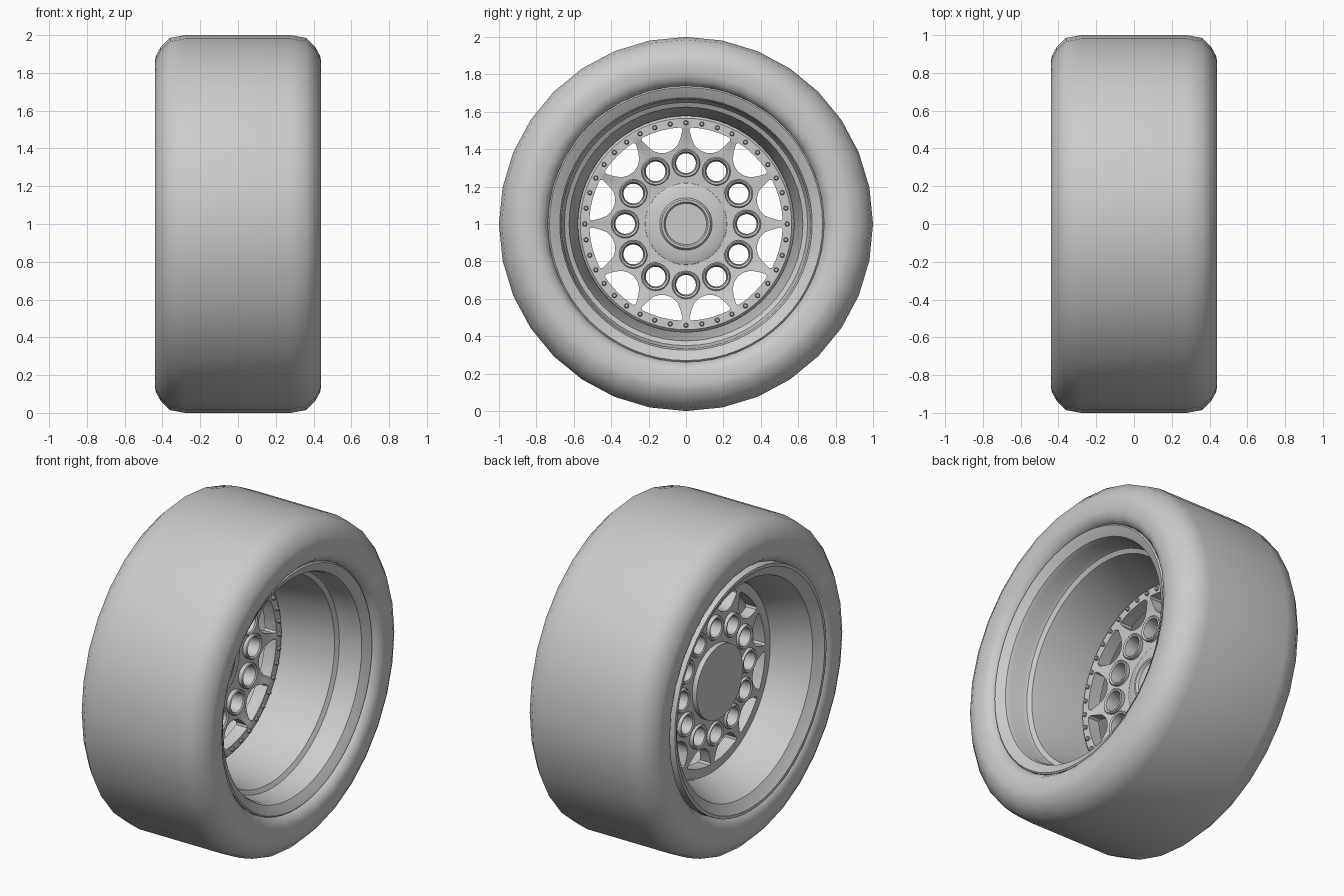
import bpy, bmesh
from math import sin, cos, pi, radians

if "Cube" in bpy.data.objects:
    bpy.data.objects.remove(bpy.data.objects["Cube"])


def finish(bm, name, angle=35):
    bmesh.ops.recalc_face_normals(bm, faces=bm.faces)
    mesh = bpy.data.meshes.new(name)
    bm.to_mesh(mesh)
    bm.free()
    ob = bpy.data.objects.new(name, mesh)
    bpy.context.collection.objects.link(ob)
    smooth(ob, angle)
    return ob


def smooth(ob, angle=35):
    bpy.ops.object.select_all(action='DESELECT')
    ob.select_set(True)
    bpy.context.view_layer.objects.active = ob
    bpy.ops.object.shade_smooth_by_angle(angle=radians(angle))


def lathe(bm, profile, segs, closed=True, cy=0, cz=1):
    """Spin (x, radius) points about an axis parallel to x."""
    rings = []
    for x, r in profile:
        if r == 0:
            rings.append([bm.verts.new((x, cy, cz))] * segs)
        else:
            rings.append([bm.verts.new((x, cy + r * sin(2 * pi * i / segs), cz + r * cos(2 * pi * i / segs)))
                          for i in range(segs)])
    pairs = list(zip(rings, rings[1:]))
    if closed:
        pairs.append((rings[-1], rings[0]))
    for a, b in pairs:
        for i in range(segs):
            j = (i + 1) % segs
            loop = list(dict.fromkeys((a[i], a[j], b[j], b[i])))
            if len(loop) > 2:
                bm.faces.new(loop)


def part(name, profile, segs, closed=True, angle=35):
    bm = bmesh.new()
    lathe(bm, profile, segs, closed)
    return finish(bm, name, angle)


def polar(r, a):
    return r * cos(a), 1 + r * sin(a)


# tyre: half section mirrored across the wheel
half = [(0.28, 1.0), (0.36, 0.985), (0.41, 0.935), (0.435, 0.89), (0.44, 0.86),
        (0.438, 0.80), (0.425, 0.765), (0.395, 0.742), (0.34, 0.73)]
part("tyre", half + [(-x, r) for x, r in reversed(half)], 32, angle=60)

# rim: stepped barrel on the outer side, cone on the inner side
part("rim", [(0.36, 0.738), (0.395, 0.738), (0.402, 0.73), (0.395, 0.715), (0.37, 0.675), (0.345, 0.665),
             (0.26, 0.66), (0.235, 0.65), (0.22, 0.625), (0.19, 0.618), (-0.09, 0.578), (-0.20, 0.575),
             (-0.36, 0.645), (-0.40, 0.66), (-0.425, 0.70), (-0.44, 0.72), (-0.44, 0.738), (-0.36, 0.738),
             (-0.20, 0.60), (-0.09, 0.60), (0.19, 0.64), (0.23, 0.68)], 64)

# spoke disc, slightly dished
disc = part("spoke_disc", [(-0.10, 0.565), (-0.10, 0.515), (-0.11, 0.50), (-0.145, 0.24), (-0.145, 0.10),
                           (-0.20, 0.10), (-0.20, 0.24), (-0.18, 0.50), (-0.17, 0.58), (-0.115, 0.58)], 72)

# cutters for round holes and outer windows
bm = bmesh.new()
shape = [(-13, 0.505), (-12, 0.517), (-6, 0.517), (0, 0.517), (6, 0.517), (12, 0.517), (13, 0.505),
         (11.3, 0.46), (9, 0.425), (5, 0.403), (0, 0.395), (-5, 0.403), (-9, 0.425), (-11.3, 0.46)]
for k in range(12):
    cy, cz = polar(0.325, k * pi / 6)
    lathe(bm, [(0, 0), (0, 0.066), (-0.3, 0.066), (-0.3, 0)], 20, False, cy, cz)
    pts = [polar(r, radians(15 + 30 * k + a)) for a, r in shape]
    front = [bm.verts.new((0, y, z)) for y, z in pts]
    back = [bm.verts.new((-0.3, y, z)) for y, z in pts]
    bm.faces.new(front)
    bm.faces.new(back[::-1])
    for i in range(len(pts)):
        bm.faces.new((front[i], front[i - 1], back[i - 1], back[i]))
cutter = finish(bm, "hole_cutter")
cutter.hide_render = True
mod = disc.modifiers.new("holes", 'BOOLEAN')
mod.operation = 'DIFFERENCE'
mod.solver = 'EXACT'
mod.object = cutter
bpy.context.view_layer.objects.active = disc
bpy.ops.object.modifier_apply(modifier=mod.name)
bpy.data.objects.remove(cutter)
smooth(disc)

# flared collars in the round holes
bm = bmesh.new()
for k in range(12):
    cy, cz = polar(0.325, k * pi / 6)
    lathe(bm, [(-0.118, 0.076), (-0.113, 0.070), (-0.120, 0.060), (-0.17, 0.053), (-0.205, 0.055),
               (-0.21, 0.068), (-0.20, 0.074), (-0.15, 0.074)], 20, True, cy, cz)
finish(bm, "hole_collars")

# ring of bolts
bm = bmesh.new()
for k in range(40):
    cy, cz = polar(0.541, k * pi / 20)
    lathe(bm, [(-0.105, 0.013), (-0.09, 0.013), (-0.084, 0.008), (-0.084, 0)], 8, False, cy, cz)
finish(bm, "rim_bolts")

# hub with centre cap
part("hub", [(-0.125, 0), (-0.125, 0.11), (-0.11, 0.118), (-0.11, 0.13), (-0.125, 0.14), (-0.13, 0.20),
             (-0.14, 0.218), (-0.20, 0.225), (-0.23, 0.225), (-0.23, 0)], 48, False)
